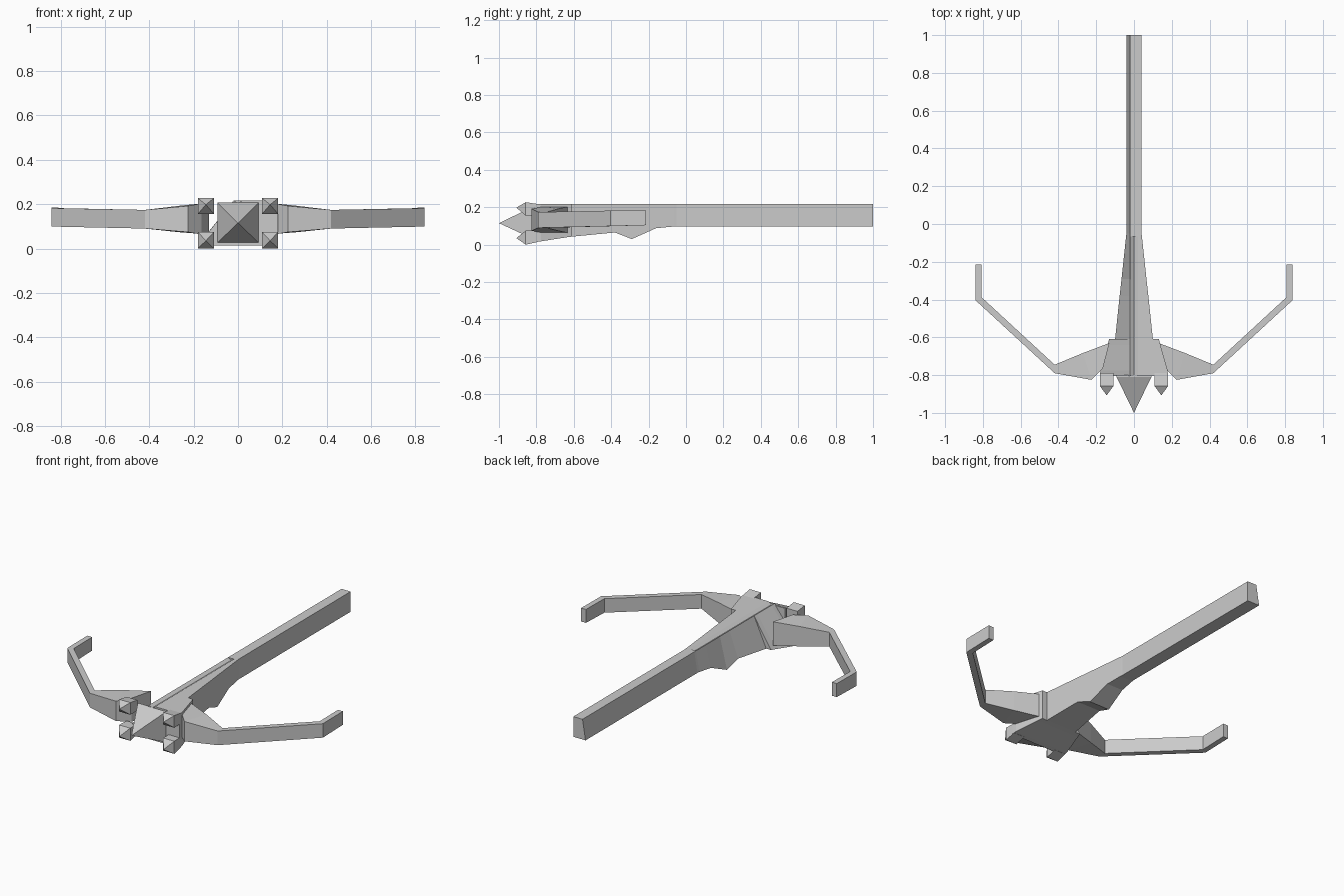
import bpy, bmesh

if "Cube" in bpy.data.objects:
    bpy.data.objects.remove(bpy.data.objects["Cube"])


def loft(name, sections, mirror=False):
    """Skin matching rings of 3D points; a one-point last ring makes a tip."""
    bm = bmesh.new()
    rings = [[bm.verts.new(p) for p in s] for s in sections]
    for a, b in zip(rings, rings[1:]):
        n = len(a)
        for i in range(n):
            j = (i + 1) % n
            if len(b) == 1:
                bm.faces.new((a[i], a[j], b[0]))
            else:
                bm.faces.new((a[i], a[j], b[j], b[i]))
    for r in (rings[0], rings[-1]):
        if len(r) > 2:
            bm.faces.new(r)
    # collapse zero-size faces where neighbouring rings share points
    bmesh.ops.remove_doubles(bm, verts=bm.verts, dist=1e-5)
    bmesh.ops.recalc_face_normals(bm, faces=bm.faces)
    me = bpy.data.meshes.new(name)
    bm.to_mesh(me)
    bm.free()
    ob = bpy.data.objects.new(name, me)
    bpy.context.collection.objects.link(ob)
    if mirror:
        ob.modifiers.new("mirror", 'MIRROR').use_axis[0] = True
    return ob


def rect(y, x0, x1, z0, z1):
    return [(x0, y, z0), (x1, y, z0), (x1, y, z1), (x0, y, z1)]


TOP = 0.217
GROOVE = 0.02


def stock_ring(y, w, zb, depth):
    return [(-w, y, zb), (w, y, zb), (w, y, TOP),
            (GROOVE, y, TOP), (0, y, TOP - depth), (-GROOVE, y, TOP)]


# Stock: straight tiller, keel underneath, stepped flared head, bolt groove on top
loft("stock", [stock_ring(*s) for s in (
    (1.0, 0.04, 0.097, 0),
    (-0.05, 0.04, 0.097, 0),
    (-0.065, 0.042, 0.097, 0),
    (-0.065, 0.042, 0.097, 0.012),
    (-0.16, 0.052, 0.088, 0.012),
    (-0.29, 0.066, 0.03, 0.012),
    (-0.38, 0.076, 0.065, 0.012),
    (-0.61, 0.10, 0.043, 0.012),
    (-0.61, 0.132, 0.043, 0.012),
    (-0.64, 0.14, 0.039, 0.012),
    (-0.775, 0.178, 0.018, 0.012),
    (-0.805, 0.18, 0.014, 0.012))])

# Pyramid spike at the front
loft("front_spike", [rect(-0.80, -0.092, 0.092, 0.027, 0.207),
                     rect(-0.81, -0.092, 0.092, 0.027, 0.207),
                     [(0, -1.0, 0.115)]])

# Four pointed claws around the spike
for name, back, front, tip in (("upper_claw", (0.155, 0.217), (0.155, 0.227), 0.198),
                               ("lower_claw", (0.015, 0.075), (0.0, 0.075), 0.035)):
    loft(name, [rect(-0.79, 0.108, 0.179, *back),
                rect(-0.857, 0.108, 0.181, *front),
                [(0.145, -0.907, tip)]], mirror=True)


# Bow limbs: each station is inner xy, outer xy, bottom z, top z
def limb_ring(a, b, z0, z1):
    return [(*a, z0), (*b, z0), (*b, z1), (*a, z1)]


loft("bow_limb", [limb_ring(*s) for s in (
    ((0.13, -0.63), (0.165, -0.765), 0.063, 0.203),
    ((0.27, -0.683), (0.225, -0.825), 0.074, 0.192),
    ((0.42, -0.745), (0.42, -0.79), 0.09, 0.174),
    ((0.808, -0.387), (0.84, -0.403), 0.099, 0.182),
    ((0.808, -0.215), (0.84, -0.215), 0.104, 0.184))], mirror=True)
